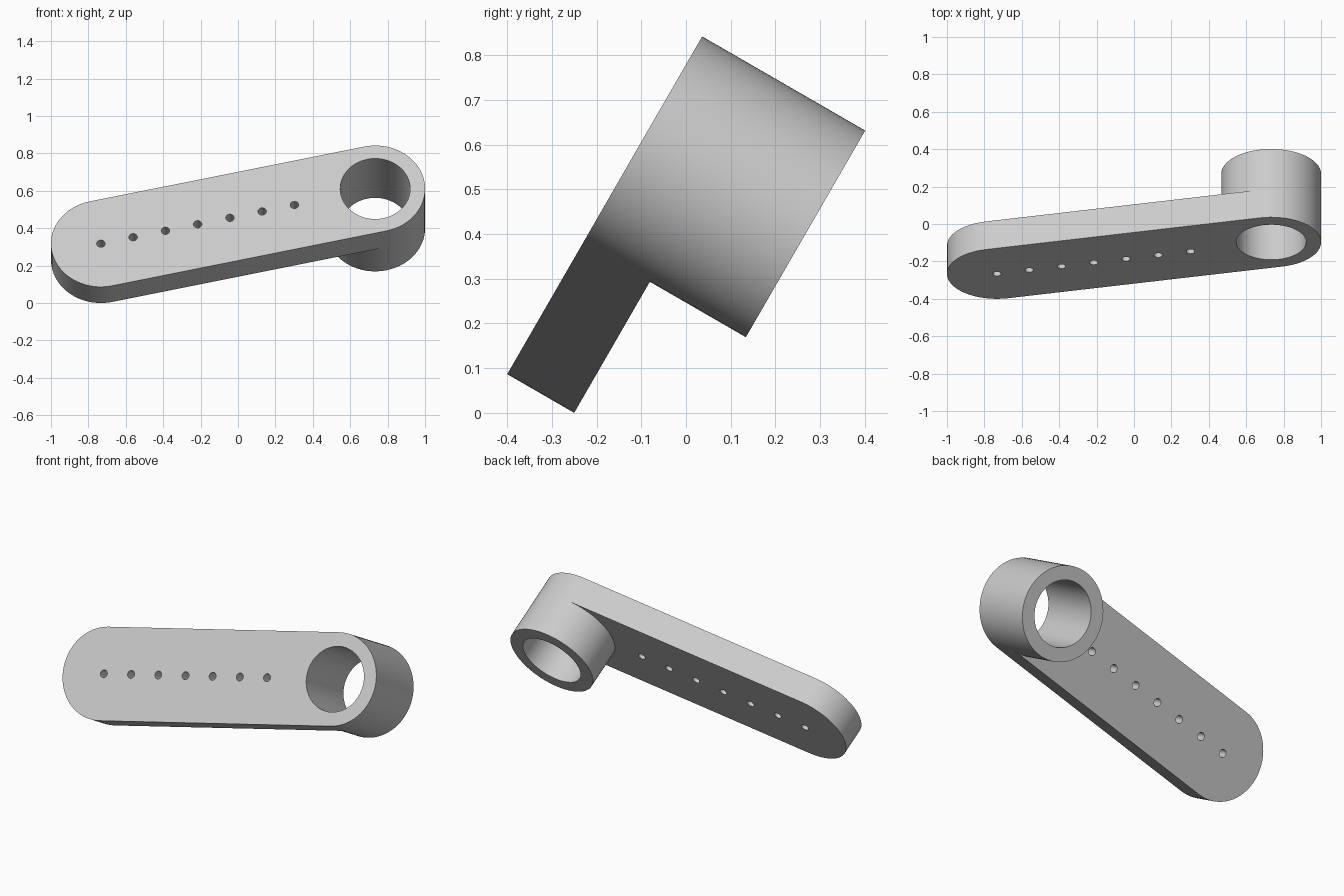
import bpy, bmesh
from math import sin, cos, pi, radians
from mathutils import Matrix

if "Cube" in bpy.data.objects:
    bpy.data.objects.remove(bpy.data.objects["Cube"], do_unlink=True)

LENGTH = 1.505        # between the two end centres
RADIUS = 0.267
BORE = 0.187
ARM_DEPTH = 0.173
COLLAR_DEPTH = 0.421
HOLE = 0.0225
PITCH = 0.177
SEG = 64

grey = bpy.data.materials.new("light grey")
grey.use_nodes = True
colour = (0.6, 0.6, 0.6, 1)
grey.diffuse_color = colour
grey.node_tree.nodes["Principled BSDF"].inputs["Base Color"].default_value = colour


def arc(cx, r, start, end, n):
    """Points on an arc, both ends included."""
    return [(cx + r * cos(start + (end - start) * i / n),
             r * sin(start + (end - start) * i / n)) for i in range(n + 1)]


def prism(name, outline, z_low, z_high):
    """Solid made by extruding a closed outline along local z."""
    bm = bmesh.new()
    face = bm.faces.new([bm.verts.new((x, y, z_low)) for x, y in outline])
    top = bmesh.ops.extrude_face_region(bm, geom=[face])["geom"]
    bmesh.ops.translate(bm, vec=(0, 0, z_high - z_low),
                        verts=[v for v in top if isinstance(v, bmesh.types.BMVert)])
    bmesh.ops.recalc_face_normals(bm, faces=bm.faces)
    mesh = bpy.data.meshes.new(name)
    bm.to_mesh(mesh)
    bm.free()
    mesh.materials.append(grey)
    obj = bpy.data.objects.new(name, mesh)
    bpy.context.collection.objects.link(obj)
    return obj


def cylinder(name, cx, r, z_low, z_high, n=SEG):
    return prism(name, arc(cx, r, -pi / 2, 1.5 * pi, n)[:-1], z_low, z_high)


def combine(target, tool, operation):
    """Apply a boolean and discard the helper solid."""
    tool.hide_render = True
    mod = target.modifiers.new(operation.lower(), 'BOOLEAN')
    mod.operation, mod.object, mod.solver = operation, tool, 'EXACT'
    bpy.context.view_layer.objects.active = target
    bpy.ops.object.modifier_apply(modifier=mod.name)
    bpy.data.objects.remove(tool, do_unlink=True)


# Flat arm with two rounded ends
outline = (arc(LENGTH, RADIUS, -pi / 2, pi / 2, SEG // 2)
           + arc(0, RADIUS, pi / 2, 1.5 * pi, SEG // 2))
arm = prism("lever_arm", outline, -ARM_DEPTH, 0)

# Collar behind the upper end, then the bore through both
combine(arm, cylinder("collar", LENGTH, RADIUS, -COLLAR_DEPTH, -ARM_DEPTH), 'UNION')
combine(arm, cylinder("bore_cutter", LENGTH, BORE, -COLLAR_DEPTH - 0.1, 0.1), 'DIFFERENCE')

# Row of small through holes
for i in range(7):
    combine(arm, cylinder("hole_cutter", i * PITCH, HOLE, -ARM_DEPTH - 0.1, 0.1, 32), 'DIFFERENCE')

# Lean back and slope up towards the collar
arm.matrix_world = (Matrix.Translation((-0.733, -0.2665, 0.3177))
                    @ Matrix.Rotation(radians(60), 4, 'X')
                    @ Matrix.Rotation(radians(13), 4, 'Z'))

bpy.ops.object.select_all(action='DESELECT')
arm.select_set(True)
bpy.context.view_layer.objects.active = arm
bpy.ops.object.shade_smooth_by_angle(angle=radians(30))
